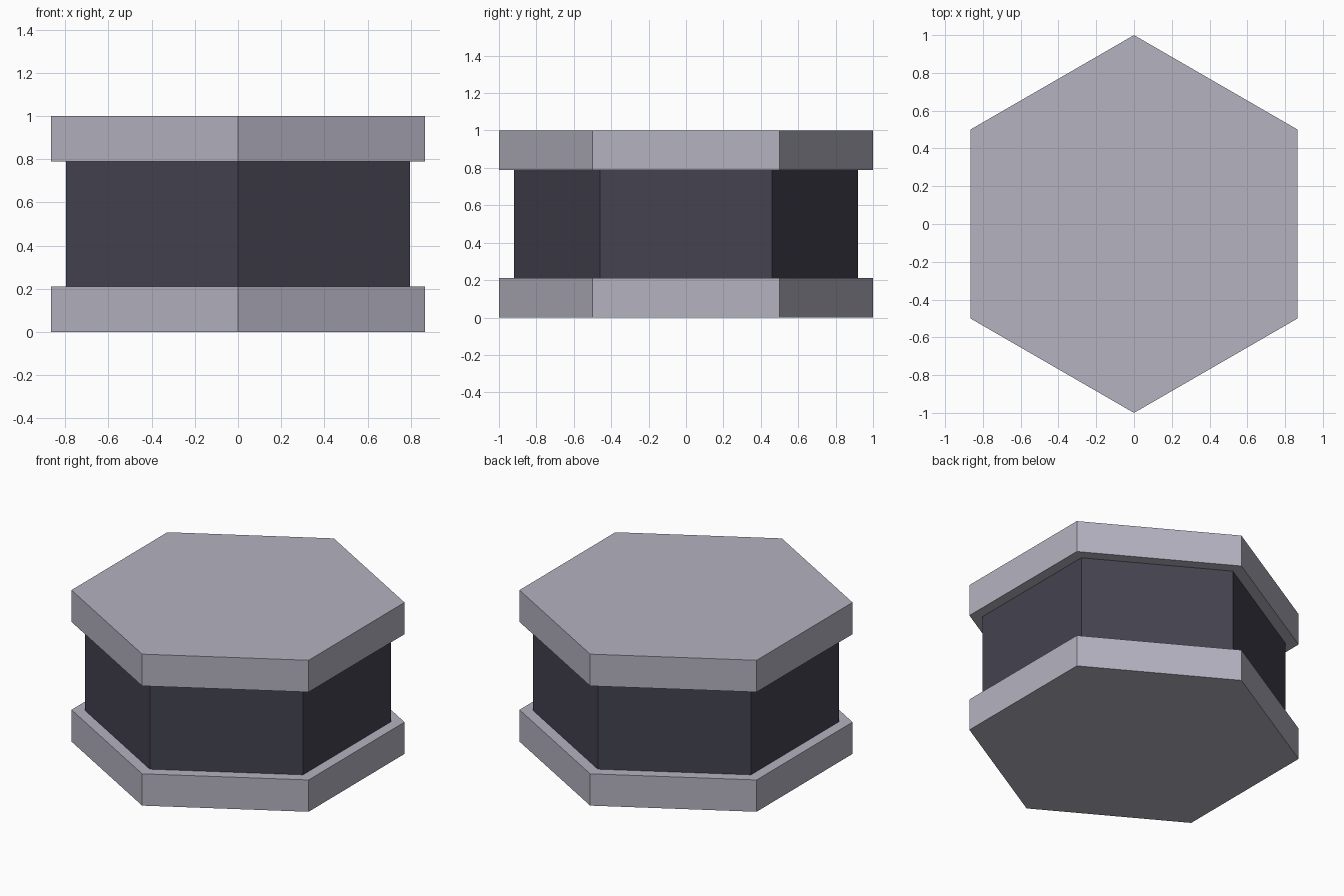
import bpy
import bmesh
from math import cos, sin, tau

cube = bpy.data.objects.get("Cube")
if cube:
    bpy.data.objects.remove(cube, do_unlink=True)


def make_material(name, rgb):
    mat = bpy.data.materials.new(name)
    mat.use_nodes = True
    color = (*rgb, 1.0)
    mat.diffuse_color = color
    mat.node_tree.nodes["Principled BSDF"].inputs["Base Color"].default_value = color
    return mat


def hex_prism(name, radius, bottom, top, mat):
    """Flat-shaded six-sided prism with corners on the y axis."""
    bm = bmesh.new()
    ring = [bm.verts.new((radius * sin(tau * i / 6), radius * cos(tau * i / 6), bottom))
            for i in range(6)]
    base = bm.faces.new(ring)
    lifted = bmesh.ops.extrude_face_region(bm, geom=[base], use_keep_orig=True)
    for v in lifted["geom"]:
        if isinstance(v, bmesh.types.BMVert):
            v.co.z = top
    bmesh.ops.recalc_face_normals(bm, faces=bm.faces)
    mesh = bpy.data.meshes.new(name)
    bm.to_mesh(mesh)
    bm.free()
    mesh.materials.append(mat)
    obj = bpy.data.objects.new(name, mesh)
    bpy.context.collection.objects.link(obj)
    return obj


light_grey = make_material("light grey", (0.46, 0.45, 0.53))
dark_grey = make_material("dark slate", (0.058, 0.056, 0.08))

# End plates with the narrower core between them
plate = 0.21
hex_prism("bottom_plate", 1.0, 0.0, plate, light_grey)
hex_prism("core", 0.92, plate, 1.0 - plate, dark_grey)
hex_prism("top_plate", 1.0, 1.0 - plate, 1.0, light_grey)
